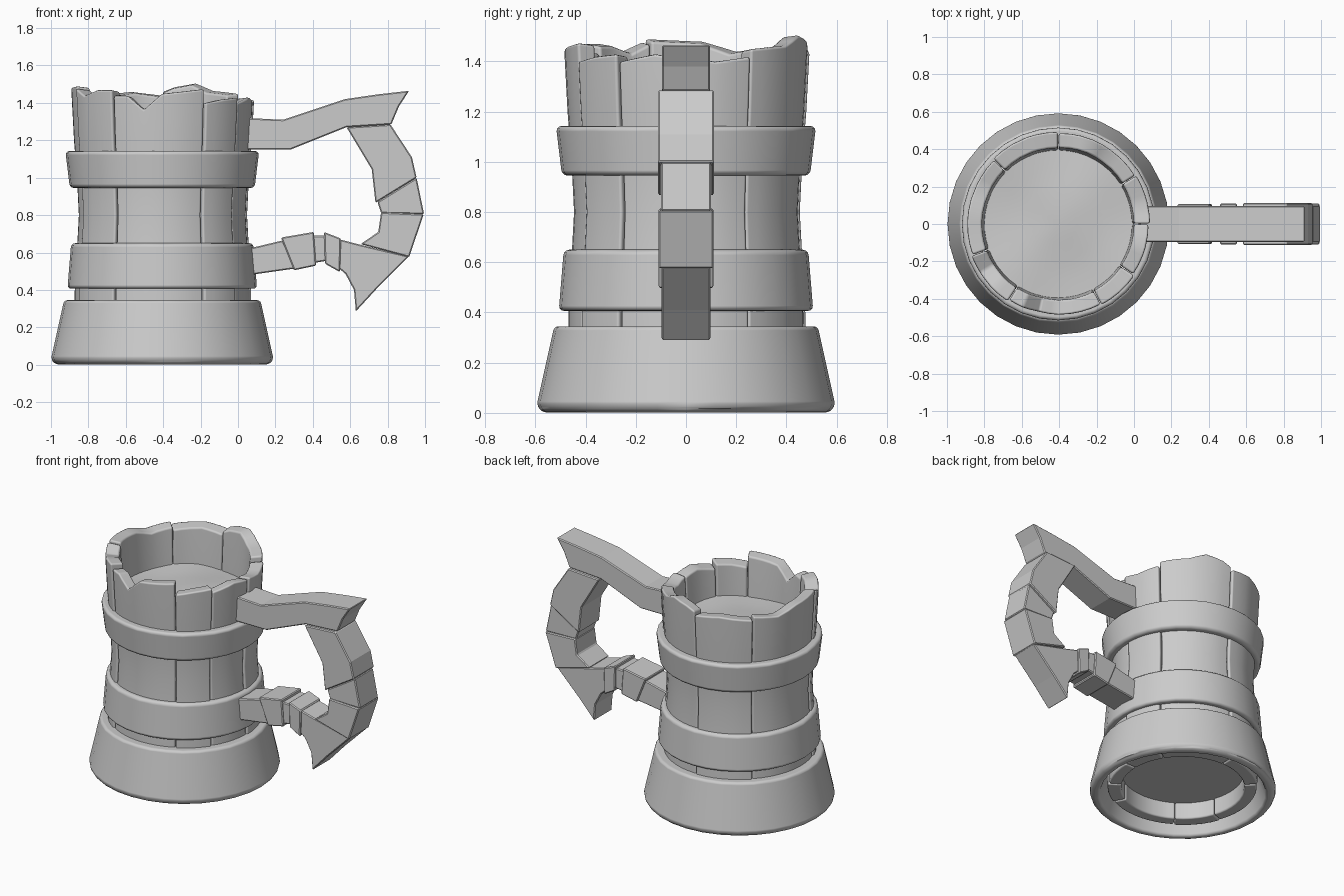
import bpy, bmesh
from math import sin, cos, pi, radians
from mathutils import Vector

if "Cube" in bpy.data.objects:
    bpy.data.objects.remove(bpy.data.objects["Cube"])

AXIS_X = -0.405


def finish(name, bm, bevel=0.0, segments=2, smooth=True, x=AXIS_X):
    bmesh.ops.remove_doubles(bm, verts=bm.verts, dist=1e-5)
    bmesh.ops.recalc_face_normals(bm, faces=bm.faces)
    me = bpy.data.meshes.new(name)
    bm.to_mesh(me)
    bm.free()
    ob = bpy.data.objects.new(name, me)
    bpy.context.collection.objects.link(ob)
    ob.location.x = x
    for p in me.polygons:
        p.use_smooth = smooth
    if bevel:
        m = ob.modifiers.new("Bevel", 'BEVEL')
        m.width = bevel
        m.segments = segments
        m.limit_method = 'ANGLE'
        m.angle_limit = radians(35)
        m.harden_normals = smooth
    return ob


def lathe(profile, closed=True, steps=32):
    bm = bmesh.new()
    vs = [bm.verts.new((r, 0, z)) for r, z in profile]
    edges = [bm.edges.new(p) for p in zip(vs, vs[1:])]
    if closed:
        edges.append(bm.edges.new((vs[-1], vs[0])))
    bmesh.ops.spin(bm, geom=vs + edges, axis=(0, 0, 1), cent=(0, 0, 0),
                   angle=2 * pi, steps=steps)
    return bm


def interp(table, t):
    for (a, va), (b, vb) in zip(table, table[1:]):
        if t <= b:
            return va + (vb - va) * max(0, t - a) / (b - a)
    return table[-1][1]


# Flared foot and the two hoops
finish("foot", lathe([(0.53, 0.0), (0.574, 0.003), (0.595, 0.03), (0.525, 0.345),
                      (0.44, 0.345), (0.45, 0.27)]), 0.018, 3)
finish("lower_hoop", lathe([(0.43, 0.41), (0.507, 0.405), (0.487, 0.65), (0.43, 0.65)]), 0.022, 3)
finish("upper_hoop", lathe([(0.43, 0.945), (0.494, 0.945), (0.518, 1.143), (0.43, 1.143)]), 0.022, 3)

# Drink with a gently rippled top, closed below by the mug floor
bm = lathe([(0, 0.165), (0.405, 0.165), (0.405, 1.2), (0.3, 1.2), (0.2, 1.2), (0.1, 1.2), (0, 1.2)],
           closed=False)
for v in bm.verts:
    if v.co.z > 1:
        v.co.z += 0.014 * sin(9 * v.co.x + 1) * cos(8 * v.co.y - 0.6)
drink = finish("drink_and_floor", bm)
drink.data.set_sharp_from_angle(angle=radians(40))

# Uneven staves: each is its broken rim line as (angle, height)
RIMS = [
    [(0, 1.42), (14, 1.40), (32, 1.42)],
    [(32, 1.45), (55, 1.465), (68, 1.505), (82, 1.485), (90, 1.46)],
    [(90, 1.44), (110, 1.46), (135, 1.44)],
    [(135, 1.46), (155, 1.44), (172, 1.48), (200, 1.49)],
    [(200, 1.48), (212, 1.44), (225, 1.47), (237, 1.47)],
    [(237, 1.44), (247, 1.44), (258, 1.365), (270, 1.45), (298, 1.475)],
    [(298, 1.40), (312, 1.42), (326, 1.43)],
    [(326, 1.40), (345, 1.43), (360, 1.41)],
]
OUTER = [(0.05, 0.475), (0.4, 0.472), (0.8, 0.45), (1.0, 0.46), (1.2, 0.476), (1.5, 0.492)]
INNER = [(0.05, 0.39), (1.1, 0.39), (1.5, 0.41)]
for i, rim in enumerate(RIMS):
    bm = bmesh.new()
    a0, a1 = rim[0][0], rim[-1][0]
    angles = {a for a, _ in rim}
    n = round((a1 - a0) / 7)
    angles |= {a for a in (a0 + (a1 - a0) * k / n for k in range(n + 1))
               if all(abs(a - b) > 2.5 for b, _ in rim)}
    offset = 0.004 * (-1) ** i
    rows = []
    for a in sorted(angles):
        top = interp(rim, a)
        t = radians(min(max(a, a0 + 0.25), a1 - 0.25))
        zs = [0.05, 0.4, 0.6, 0.8, 1.0, 1.2, top]
        section = [(interp(OUTER, z) + offset, z) for z in zs]
        section += [(interp(INNER, z), z) for z in (top - 0.01, 1.1, 0.05)]
        rows.append([bm.verts.new((r * cos(t), r * sin(t), z)) for r, z in section])
    for p, q in zip(rows, rows[1:]):
        for k in range(len(p)):
            j = (k + 1) % len(p)
            bm.faces.new((p[k], p[j], q[j], q[k]))
    bm.faces.new(rows[0])
    bm.faces.new(rows[-1])
    finish(f"stave_{i + 1}", bm, 0.012, 2)

# Handle blocks: side outline in x, z and half width in y
BLOCKS = {
    "handle_top_arm": (0.096, [(0.03, 1.32), (0.24, 1.31), (0.57, 1.42), (0.75, 1.446), (0.915, 1.465),
                               (0.86, 1.38), (0.82, 1.285), (0.58, 1.27), (0.28, 1.15), (0.03, 1.15)]),
    "handle_upper_bend": (0.112, [(0.58, 1.27), (0.815, 1.285), (0.93, 1.11), (0.955, 1.0),
                                  (0.735, 0.865), (0.715, 1.045)]),
    "handle_middle": (0.1, [(0.745, 0.87), (0.955, 1.0), (0.995, 0.805), (0.765, 0.81)]),
    "handle_lower_bend": (0.109, [(0.765, 0.815), (0.993, 0.805), (0.915, 0.575), (0.655, 0.645),
                                  (0.75, 0.71)]),
    "handle_spur": (0.097, [(0.545, 0.67), (0.66, 0.64), (0.915, 0.58), (0.745, 0.41), (0.63, 0.285),
                            (0.62, 0.40), (0.575, 0.485), (0.54, 0.515)]),
    "handle_collar": (0.109, [(0.46, 0.71), (0.55, 0.675), (0.545, 0.495), (0.465, 0.54)]),
    "handle_gap": (0.097, [(0.40, 0.69), (0.47, 0.69), (0.47, 0.555), (0.41, 0.545)]),
    "handle_lower_block": (0.107, [(0.23, 0.68), (0.405, 0.71), (0.418, 0.53), (0.30, 0.505)]),
    "handle_lower_root": (0.097, [(0.03, 0.615), (0.24, 0.665), (0.31, 0.515), (0.03, 0.475)]),
}
for name, (half, outline) in BLOCKS.items():
    bm = bmesh.new()
    face = bm.faces.new([bm.verts.new((x, -half, z)) for x, z in outline])
    out = bmesh.ops.extrude_face_region(bm, geom=[face])
    moved = [g for g in out["geom"] if isinstance(g, bmesh.types.BMVert)]
    bmesh.ops.translate(bm, verts=moved, vec=Vector((0, 2 * half, 0)))
    if face.is_valid and len(bm.faces) == len(outline) + 1:
        bm.faces.new([v for v in face.verts])
    finish(name, bm, 0.006, 1, smooth=False, x=0)
